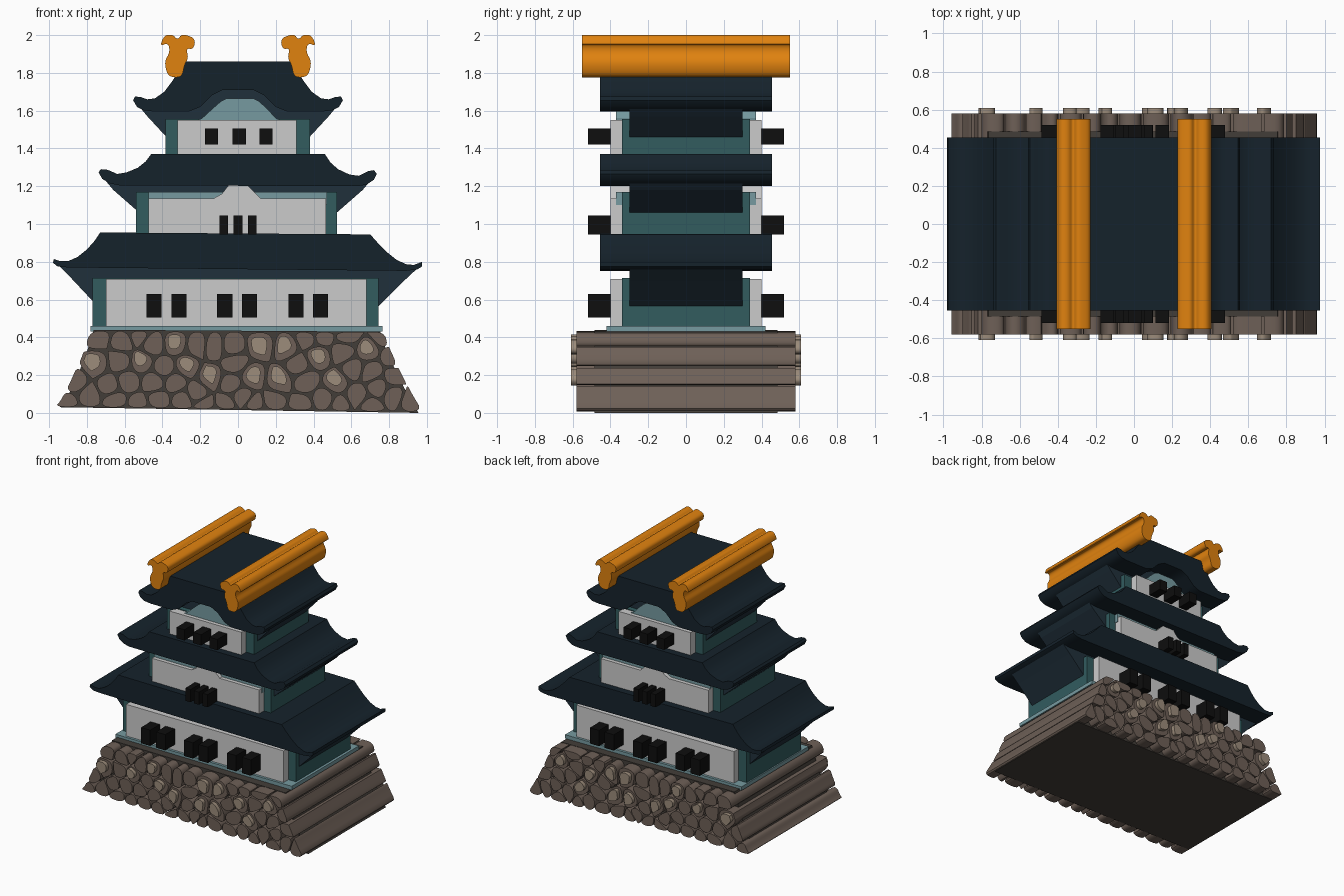
import bpy, bmesh, math, random

if "Cube" in bpy.data.objects:
    bpy.data.objects.remove(bpy.data.objects["Cube"])

random.seed(5)


def colour(name, hexcode):
    m = bpy.data.materials.new(name)
    c = [int(hexcode[i:i + 2], 16) / 255 for i in (0, 2, 4)]
    m.diffuse_color = [((v + 0.055) / 1.055) ** 2.4 if v > 0.04 else v / 12.92 for v in c] + [1]
    m.use_nodes = True
    m.node_tree.nodes["Principled BSDF"].inputs["Base Color"].default_value = m.diffuse_color
    return m


ROOF = colour("roof_navy", "15222b")
EAVE = colour("eave_navy", "20303b")
TEAL = colour("wall_teal", "325c5f")
WHITE = colour("plaster", "c4c4c4")
TRIM = colour("trim_blue", "769aa0")
BLACK = colour("window_black", "0e0e0e")
GOLD = colour("gold", "e0820f")
MORTAR = colour("mortar", "423d38")
STONE = colour("stone", "6e6057")
PALE = colour("pale_stone", "9c8c7b")


def prisms(name, profiles, depth, mat, smooth=False):
    """Extrude (x, z) outlines from y=-depth to y=+depth into one object."""
    bm = bmesh.new()
    for prof in profiles:
        f = [bm.verts.new((x, -depth, z)) for x, z in prof]
        b = [bm.verts.new((x, depth, z)) for x, z in prof]
        bm.faces.new(f)
        bm.faces.new(b[::-1])
        for i in range(len(f)):
            j = (i + 1) % len(f)
            bm.faces.new((f[i], b[i], b[j], f[j]))
    bmesh.ops.recalc_face_normals(bm, faces=bm.faces)
    me = bpy.data.meshes.new(name)
    bm.to_mesh(me)
    bm.free()
    if smooth:
        me.shade_smooth()
        me.set_sharp_from_angle(angle=math.radians(35))
    me.materials.append(mat)
    ob = bpy.data.objects.new(name, me)
    bpy.context.collection.objects.link(ob)
    return ob


def rect(x0, x1, z0, z1):
    return [(x0, z0), (x1, z0), (x1, z1), (x0, z1)]


def rounded(pts, n=2):
    """Corner-cutting to round a closed outline."""
    for _ in range(n):
        out = []
        for (ax, az), (bx, bz) in zip(pts, pts[1:] + pts[:1]):
            out += [(ax * .75 + bx * .25, az * .75 + bz * .25),
                    (ax * .25 + bx * .75, az * .25 + bz * .75)]
        pts = out
    return pts


def scaled(pts, k, dx=0, dz=0):
    cx = sum(p[0] for p in pts) / len(pts)
    cz = sum(p[1] for p in pts) / len(pts)
    return [(cx + (x - cx) * k + dx, cz + (z - cz) * k + dz) for x, z in pts]


def cut(pts, a, b):
    """Keep the part of an outline that is nearer to a than to b."""
    nx, nz = b[0] - a[0], b[1] - a[1]
    d = nx * (a[0] + b[0]) / 2 + nz * (a[1] + b[1]) / 2
    out = []
    for p, q in zip(pts, pts[1:] + pts[:1]):
        sp, sq = p[0] * nx + p[1] * nz - d, q[0] * nx + q[1] * nz - d
        if sp <= 0:
            out.append(p)
        if sp * sq < 0:
            t = sp / (sp - sq)
            out.append((p[0] + (q[0] - p[0]) * t, p[1] + (q[1] - p[1]) * t))
    return out


# Stone base: mortar core with cell-shaped stones running through it
base = [(-.96, .03), (-.93, .06), (-.87, .18), (-.82, .3), (-.775, .44),
        (.765, .43), (.79, .35), (.84, .24), (.91, .1), (.97, 0)]
prisms("base_core", [[(x * .985, z) for x, z in base]], .485, MORTAR)
pale_at = [(-.75, .26), (-.51, .27), (-.33, .37), (-.15, .19), (.12, .365), (.26, .35),
           (.07, .19), (.22, .17), (.42, .3), (.52, .16), (.685, .33), (-.27, .25)]
seeds = list(pale_at)
for _ in range(4000):
    z = random.uniform(.03, .42)
    half = .95 - .42 * z
    p = (random.uniform(-half, half), z)
    if all(math.dist(p, q) > (.108 if i < len(pale_at) else .083) for i, q in enumerate(seeds)):
        seeds.append(p)
outline = [(x * 1.015, z) for x, z in base]
stones, pale = [], []
for i, s in enumerate(seeds):
    cell = outline
    for q in seeds:
        if q != s and cell:
            cell = cut(cell, s, q)
    if len(cell) < 3:
        continue
    cell = scaled(cell, .91)
    stones.append(rounded(cell))
    if i < len(pale_at):
        pale.append(rounded(scaled(cell, .62, -.004, .012)))
prisms("base_stones", stones, .58, STONE, True)
prisms("pale_stone_faces", pale, .61, PALE, True)

# Ledge on top of the base
prisms("base_ledge", [rect(-.78, .765, .43, .46)], .42, TRIM)

# Storey walls
prisms("lower_wall", [rect(-.77, .745, .45, .715)], .34, TEAL)
prisms("middle_wall", [rect(-.54, .525, .93, 1.17)], .34, TEAL)
prisms("upper_wall", [rect(-.385, .38, 1.36, 1.555)], .34, TEAL)

# White plaster panels, the middle one with a small gable
prisms("lower_panel", [rect(-.70, .68, .46, .71)], .40, WHITE)
prisms("middle_panel", [[(-.475, .94), (.465, .94), (.465, 1.135), (.12, 1.135), (.05, 1.205),
                         (-.05, 1.205), (-.085, 1.16), (-.13, 1.135), (-.475, 1.135)]], .40, WHITE)
prisms("upper_panel", [rect(-.32, .31, 1.36, 1.55)], .40, WHITE)

# Blue trim: band over the middle panel, curved gable over the upper one
prisms("middle_trim", [rect(-.475, .47, 1.1, 1.17)], .37, TRIM)
prisms("upper_gable", [[(-.24, 1.54), (-.19, 1.56), (-.13, 1.615), (-.09, 1.65), (-.06, 1.665),
                        (.08, 1.665), (.11, 1.65), (.15, 1.615), (.2, 1.56), (.25, 1.54)]],
       .37, TRIM)

# Sloping eave undersides
prisms("lower_eaves", [[(-.955, .785), (-.88, .71), (-.73, .55), (.73, .55),
                        (.88, .70), (.955, .77)]], .30, EAVE)
prisms("middle_eaves", [[(-.71, 1.24), (-.66, 1.18), (-.5, 1.04), (.5, 1.04),
                         (.66, 1.18), (.71, 1.24)]], .30, EAVE)
prisms("upper_eaves", [[(-.53, 1.63), (-.48, 1.57), (-.36, 1.44), (.36, 1.44),
                        (.48, 1.57), (.53, 1.63), (.12, 1.74), (-.12, 1.74)]], .30, EAVE)

# Roofs with upswept eaves
prisms("lower_roof", [[(-.73, .955), (-.76, .91), (-.80, .865), (-.85, .825), (-.90, .803),
                       (-.94, .803), (-.975, .815), (-.98, .795), (-.955, .775), (-.9, .77),
                       (.89, .752), (.95, .76), (.975, .775), (.975, .80), (.93, .783),
                       (.89, .787), (.84, .81), (.79, .85), (.74, .90), (.70, .945)]],
       .455, ROOF, True)
prisms("middle_roof", [[(-.46, 1.37), (-.49, 1.33), (-.53, 1.298), (-.59, 1.273), (-.64, 1.265),
                        (-.69, 1.287), (-.725, 1.29), (-.738, 1.275), (-.72, 1.24), (-.68, 1.215),
                        (-.63, 1.205), (.63, 1.2), (.68, 1.208), (.72, 1.235), (.735, 1.265),
                        (.72, 1.285), (.69, 1.28), (.64, 1.255), (.59, 1.262), (.53, 1.29),
                        (.49, 1.325), (.46, 1.37)]], .455, ROOF, True)
side = [(.295, 1.86), (.31, 1.82), (.345, 1.76), (.39, 1.70), (.44, 1.665), (.48, 1.66),
        (.515, 1.672), (.545, 1.675), (.555, 1.655), (.535, 1.62), (.50, 1.602), (.45, 1.596),
        (.26, 1.596), (.2, 1.62), (.14, 1.68), (.08, 1.71)]
prisms("upper_roof", [side + [(-x, z) for x, z in reversed(side)]], .455, ROOF, True)

# Windows, showing on front and back
for name, xs, w, z0, z1 in [
        ("lower_windows", (-.445, -.313, -.07, .06, .308, .437), .08, .505, .63),
        ("middle_windows", (-.075, 0, .075), .045, .945, 1.045),
        ("upper_windows", (-.14, .007, .148), .07, 1.42, 1.505)]:
    prisms(name, [rect(x - w / 2, x + w / 2, z0, z1) for x in xs], .52, BLACK)

# Gold ridge ornaments
fin = [(.375, 1.79), (.34, 1.775), (.295, 1.78), (.285, 1.84), (.262, 1.88), (.275, 1.93),
       (.235, 1.925), (.225, 1.98), (.27, 2.0), (.3, 2.003), (.32, 1.975), (.345, 2.003),
       (.39, 2.0), (.415, 1.94), (.37, 1.96), (.36, 1.91), (.39, 1.86)]
for s, name in ((-1, "left_ornament"), (1, "right_ornament")):
    prisms(name, [rounded([(x * s, z) for x, z in fin])], .55, GOLD, True)
